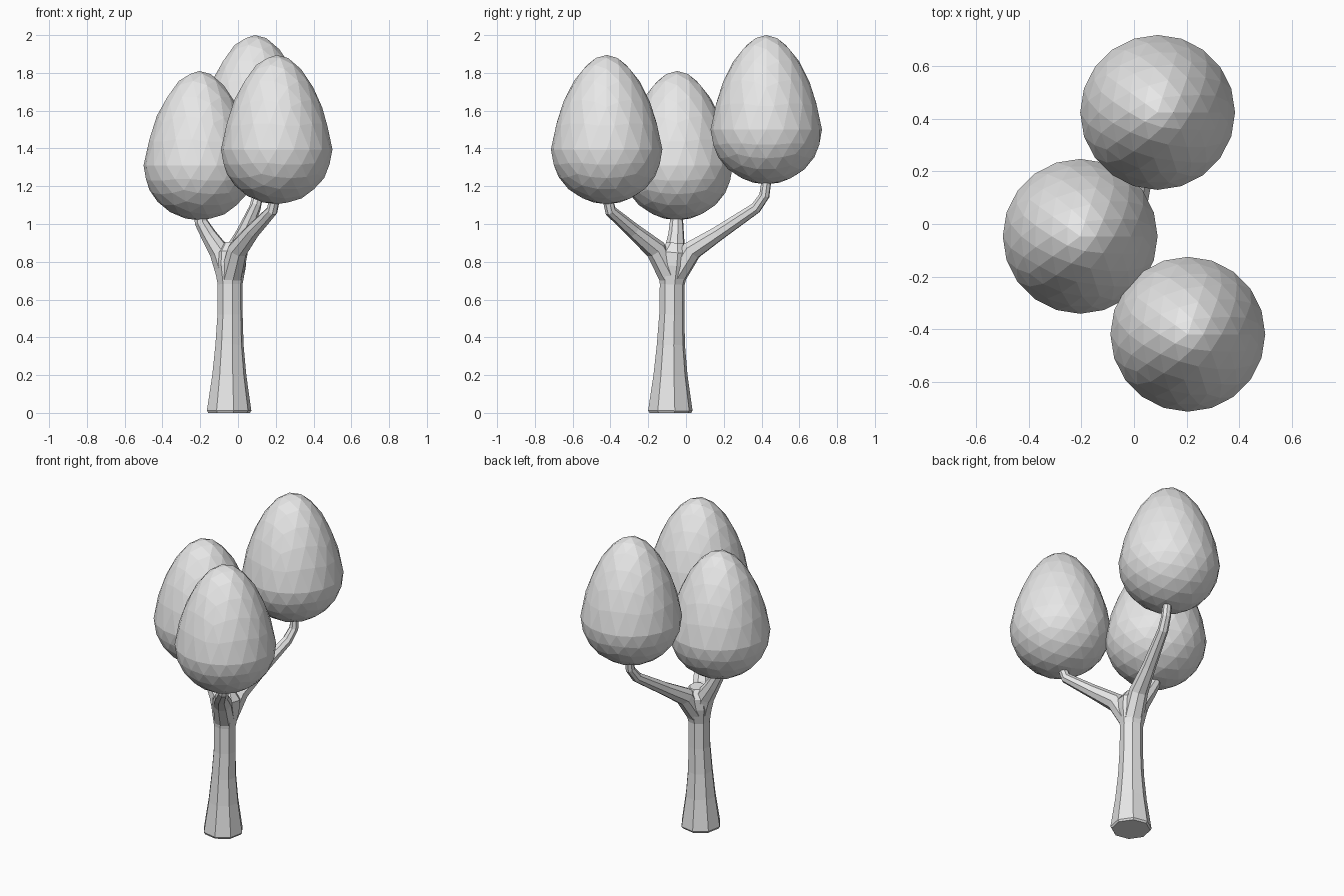
import bpy
import bmesh
import math
from mathutils import Vector, Matrix

cube = bpy.data.objects.get("Cube")
if cube:
    bpy.data.objects.remove(cube, do_unlink=True)

# One plain grey for the whole tree
grey = bpy.data.materials.new("plain_grey")
grey.use_nodes = True
grey.diffuse_color = (0.8, 0.8, 0.8, 1)
grey.node_tree.nodes["Principled BSDF"].inputs["Base Color"].default_value = (0.8, 0.8, 0.8, 1)


def add_object(name, bm):
    bmesh.ops.recalc_face_normals(bm, faces=bm.faces)
    mesh = bpy.data.meshes.new(name)
    bm.to_mesh(mesh)
    bm.free()
    mesh.materials.append(grey)
    obj = bpy.data.objects.new(name, mesh)
    bpy.context.collection.objects.link(obj)
    return obj


def tapered_limb(name, path, sides=8):
    """Sweep a polygon along points given as (x, y, z, radius)."""
    bm = bmesh.new()
    points = [Vector(p[:3]) for p in path]
    rings = []
    for i, centre in enumerate(points):
        before, after = points[max(i - 1, 0)], points[min(i + 1, len(points) - 1)]
        turn = Vector((0, 0, 1)).rotation_difference(after - before)
        if i == 0:
            turn.identity()
        ring = []
        for k in range(sides):
            a = math.tau * k / sides + 0.2
            spoke = Vector((math.cos(a), math.sin(a), 0)) * path[i][3]
            ring.append(bm.verts.new(centre + turn @ spoke))
        rings.append(ring)
    for low, high in zip(rings, rings[1:]):
        for k in range(sides):
            n = (k + 1) % sides
            bm.faces.new((low[k], low[n], high[n], high[k]))
    bm.faces.new(rings[0][::-1])
    bm.faces.new(rings[-1])
    return add_object(name, bm)


def egg_crown(name, x, y, z):
    """Faceted egg whose widest level is at z."""
    bm = bmesh.new()
    bmesh.ops.create_icosphere(bm, subdivisions=3, radius=1)
    for v in bm.verts:
        t = max(v.co.z, 0)
        width = 0.295 * (1 - 0.2 * t)
        height = 0.5 if v.co.z > 0 else 0.29
        v.co = Vector((v.co.x * width, v.co.y * width, v.co.z * height))
    bmesh.ops.translate(bm, verts=bm.verts, vec=(x, y, z))
    return add_object(name, bm)


# Flared trunk, swelling where the branches part
tapered_limb("trunk", [
    (-0.047, -0.083, 0, 0.113), (-0.047, -0.083, 0.012, 0.12),
    (-0.046, -0.082, 0.2, 0.092), (-0.045, -0.08, 0.36, 0.076),
    (-0.042, -0.075, 0.52, 0.068), (-0.042, -0.073, 0.68, 0.067),
    (-0.042, -0.066, 0.78, 0.086), (-0.04, -0.06, 0.85, 0.085),
    (-0.04, -0.055, 0.9, 0.045)])

# Three branches growing out of the trunk
fork = (-0.042, -0.072, 0.69, 0.064)
tapered_limb("right_branch", [
    fork, (-0.095, -0.06, 0.85, 0.057), (-0.155, -0.052, 0.94, 0.043),
    (-0.195, -0.05, 1.01, 0.036), (-0.2, -0.05, 1.08, 0.032)])
tapered_limb("front_branch", [
    fork, (0, -0.16, 0.865, 0.056), (0.08, -0.28, 0.965, 0.041),
    (0.18, -0.4, 1.07, 0.031), (0.2, -0.42, 1.16, 0.028)])
tapered_limb("back_branch", [
    fork, (-0.01, 0.03, 0.86, 0.056), (0.03, 0.17, 0.95, 0.041),
    (0.09, 0.37, 1.085, 0.031), (0.105, 0.415, 1.15, 0.028),
    (0.105, 0.43, 1.26, 0.026)])

# Crowns
egg_crown("right_crown", -0.205, -0.047, 1.31)
egg_crown("front_crown", 0.205, -0.42, 1.395)
egg_crown("back_crown", 0.09, 0.425, 1.5)
